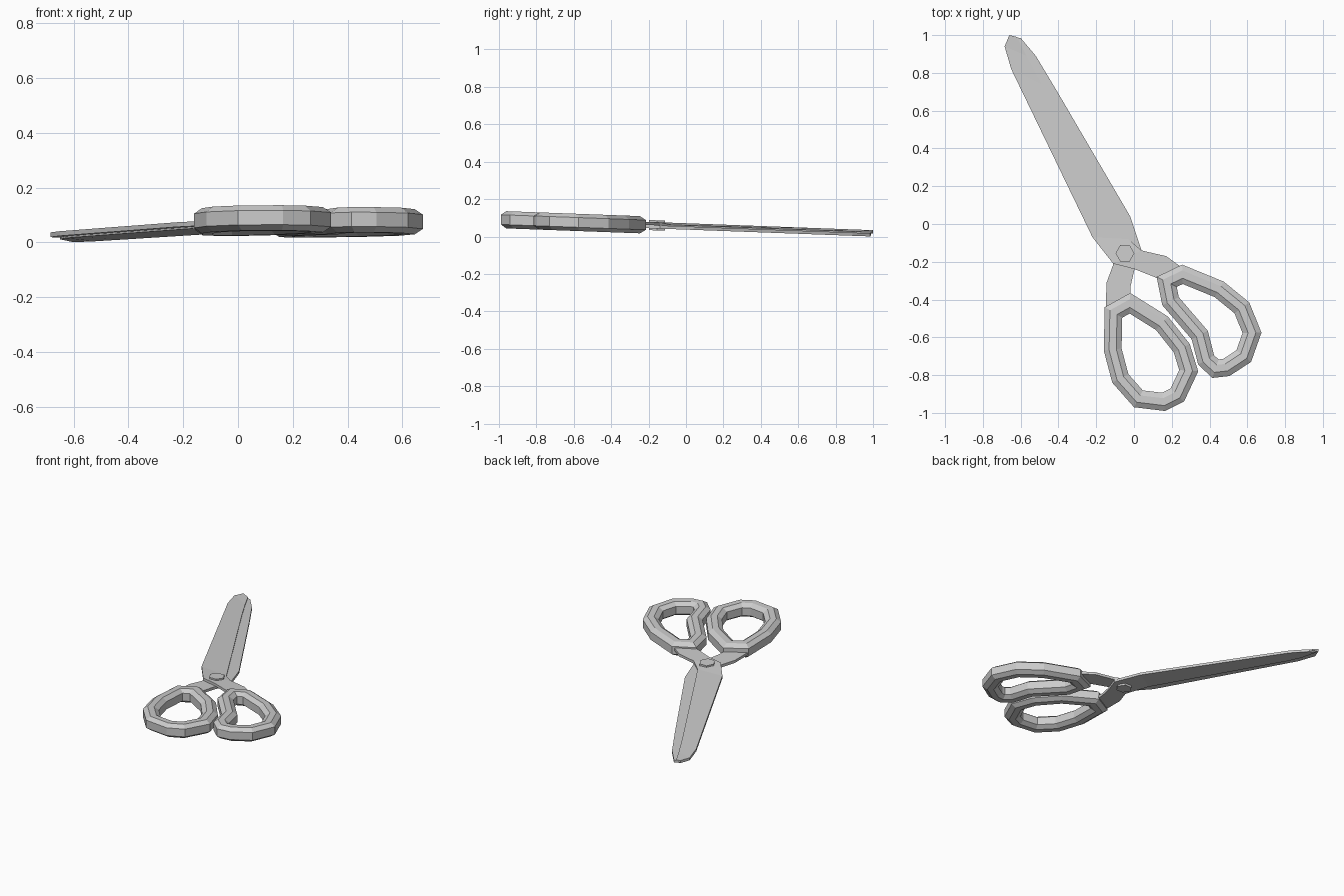
import bpy, bmesh, math
from mathutils import Vector

if "Cube" in bpy.data.objects:
    bpy.data.objects.remove(bpy.data.objects["Cube"])

SLOPE, BASE = -0.037, 0.054   # the scissors lie tilted, tip down


def finish(name, bm):
    """Tilt the flat-built part, fix normals and link it."""
    for v in bm.verts:
        v.co.z += BASE + SLOPE * v.co.y
    bmesh.ops.recalc_face_normals(bm, faces=bm.faces)
    me = bpy.data.meshes.new(name)
    bm.to_mesh(me)
    bm.free()
    ob = bpy.data.objects.new(name, me)
    bpy.context.collection.objects.link(ob)


def loft(bm, sections, closed):
    """Join equal closed sections with quads."""
    rings = [[bm.verts.new(p) for p in s] for s in sections]
    n, m = len(rings), len(rings[0])
    for i in range(n if closed else n - 1):
        a, b = rings[i], rings[(i + 1) % n]
        for j in range(m):
            k = (j + 1) % m
            bm.faces.new((a[j], a[k], b[k], b[j]))
    if not closed:
        bm.faces.new(rings[0])
        bm.faces.new(rings[-1])


def blade(name, rows, side):
    """Blade and shank: rows are (left x, y, left thickness, right x, y, right thickness)."""
    bm = bmesh.new()
    loft(bm, [[(lx, ly, 0), (lx, ly, side * lt), (rx, ry, side * rt), (rx, ry, 0)]
              for lx, ly, lt, rx, ry, rt in rows], False)
    finish(name, bm)


def handle(name, outline):
    """Finger ring: chamfered section swept inside a clockwise outline."""
    profile = [(0, -.026), (0, .026), (.028, .046), (.066, .046),
               (.094, .026), (.094, -.026), (.066, -.046), (.028, -.046)]
    pts = [Vector(p) for p in outline]
    sections = []
    for i, p in enumerate(pts):
        d1 = (p - pts[i - 1]).normalized()
        d2 = (pts[(i + 1) % len(pts)] - p).normalized()
        n1, n2 = Vector((d1.y, -d1.x)), Vector((d2.y, -d2.x))
        miter = (n1 + n2) / (1 + n1.dot(n2))
        sections.append([(*(p + miter * d), z) for d, z in profile])
    bm = bmesh.new()
    loft(bm, sections, True)
    finish(name, bm)


# Upper blade, spine on the left, shank crossing to the right ring
T, E = .017, .006
blade("upper_blade", [
    (-.66, 1.0, T, -.62, .99, E),
    (-.685, .94, T, -.57, .89, E),
    (-.65, .82, T, -.49, .74, E),
    (-.22, -.07, T, -.03, -.08, E),
    (-.11, -.21, T, .04, -.14, T),
    (.0, -.238, T, .06, -.145, T),
    (.12, -.285, T, .17, -.17, T),
    (.18, -.31, T, .26, -.235, T)], 1)

# Lower blade, spine on the right, shank crossing to the left ring
blade("lower_blade", [
    (-.65, .99, E, -.60, .985, T),
    (-.63, .88, E, -.52, .89, T),
    (-.59, .78, E, -.40, .69, T),
    (-.17, -.06, E, -.02, .04, T),
    (-.11, -.21, T, .04, -.14, T),
    (-.112, -.22, T, .0, -.25, T),
    (-.145, -.31, T, -.018, -.33, T),
    (-.15, -.45, T, -.02, -.40, T)], -1)

# Finger rings
handle("left_handle", [
    (-.155, -.44), (-.02, -.365), (.18, -.49), (.295, -.635), (.34, -.78),
    (.265, -.94), (.165, -.99), (0, -.97), (-.115, -.84), (-.16, -.67)])
handle("right_handle", [
    (.12, -.28), (.255, -.215), (.475, -.305), (.61, -.415), (.675, -.575),
    (.62, -.73), (.505, -.805), (.415, -.815), (.34, -.745), (.305, -.61), (.15, -.43)])

# Hexagonal pivot screw through both blades
bm = bmesh.new()
loft(bm, [[(-.048 + .05 * math.cos(k * math.pi / 3), -.155 + .05 * math.sin(k * math.pi / 3), z)
           for k in range(6)] for z in (-.027, .027)], False)
finish("pivot_screw", bm)
